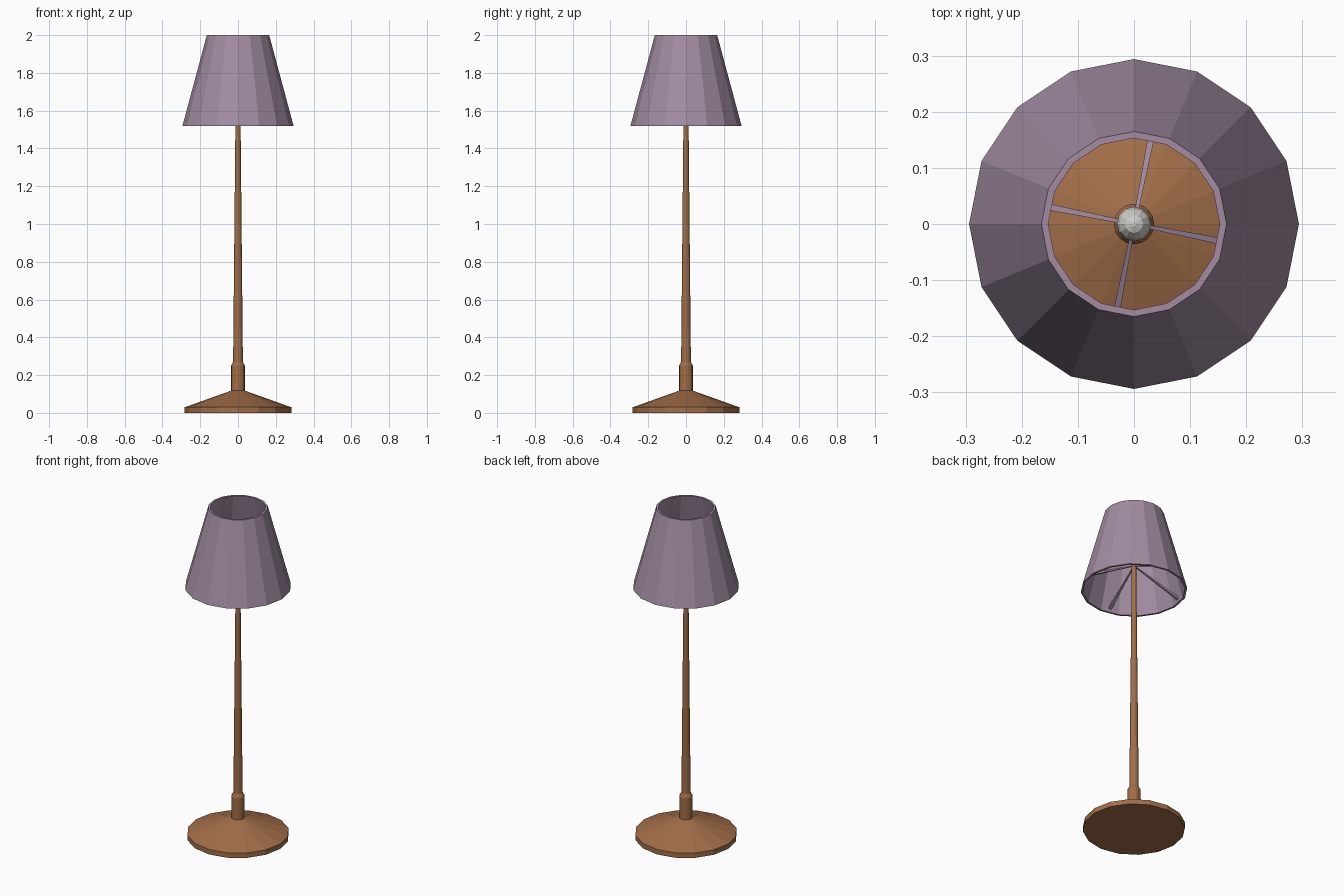
import bpy
import bmesh
from math import sin, cos, pi
from mathutils import Vector

if "Cube" in bpy.data.objects:
    bpy.data.objects.remove(bpy.data.objects["Cube"])


def material(name, rgb):
    m = bpy.data.materials.new(name)
    m.diffuse_color = (*rgb, 1)
    m.use_nodes = True
    m.node_tree.nodes["Principled BSDF"].inputs["Base Color"].default_value = m.diffuse_color
    return m


WOOD = material("brown wood", (0.36, 0.155, 0.065))
FABRIC = material("mauve fabric", (0.36, 0.265, 0.36))
GLASS = material("pale grey glass", (0.60, 0.60, 0.58))


def finish(name, bm, mat):
    bmesh.ops.recalc_face_normals(bm, faces=bm.faces)
    me = bpy.data.meshes.new(name)
    bm.to_mesh(me)
    bm.free()
    me.materials.append(mat)
    ob = bpy.data.objects.new(name, me)
    bpy.context.collection.objects.link(ob)
    return ob


def lathe(name, profile, sides, mat, loop=False):
    """Revolve (radius, z) points around z; cap the ends unless looped."""
    bm = bmesh.new()
    rings = [[bm.verts.new((r * cos(2 * pi * i / sides), r * sin(2 * pi * i / sides), z))
              for i in range(sides)] for r, z in profile]
    pairs = list(zip(rings, rings[1:]))
    if loop:
        pairs.append((rings[-1], rings[0]))
    else:
        bm.faces.new(rings[0])
        bm.faces.new(rings[-1])
    for a, b in pairs:
        for i in range(sides):
            j = (i + 1) % sides
            bm.faces.new((a[i], a[j], b[j], b[i]))
    return finish(name, bm, mat)


# Base disc with conical top
lathe("base", [(0.282, 0), (0.282, 0.03), (0.035, 0.118)], 16, WOOD)

# Collar and tapered pole
lathe("collar", [(0.036, 0.11), (0.036, 0.25), (0.026, 0.27)], 16, WOOD)
lathe("pole", [(0.026, 0.26), (0.014, 1.5), (0.014, 1.69)], 16, WOOD)

# Bulb on top of the pole
lathe("bulb", [(0.014, 1.68), (0.022, 1.71), (0.030, 1.74), (0.031, 1.76),
               (0.027, 1.78), (0.016, 1.795), (0.004, 1.80)], 12, GLASS)

# Open shade with a thin wall
lathe("shade", [(0.294, 1.52), (0.165, 2.0), (0.153, 2.0), (0.282, 1.52)],
      16, FABRIC, loop=True)

# Four widening struts sloping from the pole down to the shade
for k in range(4):
    a = -pi / 16 + k * pi / 2
    out, side = Vector((cos(a), sin(a), 0)), Vector((-sin(a), cos(a), 0))
    bm = bmesh.new()
    ends = []
    for r, z, w in ((0.01, 1.67, 0.003), (0.272, 1.545, 0.008)):
        ends.append([bm.verts.new(out * r + side * s * w + Vector((0, 0, z + t * w)))
                     for s, t in ((-1, -1), (1, -1), (1, 1), (-1, 1))])
    bm.faces.new(ends[0])
    bm.faces.new(ends[1])
    for i in range(4):
        j = (i + 1) % 4
        bm.faces.new((ends[0][i], ends[0][j], ends[1][j], ends[1][i]))
    finish(f"shade_strut_{k + 1}", bm, FABRIC)
